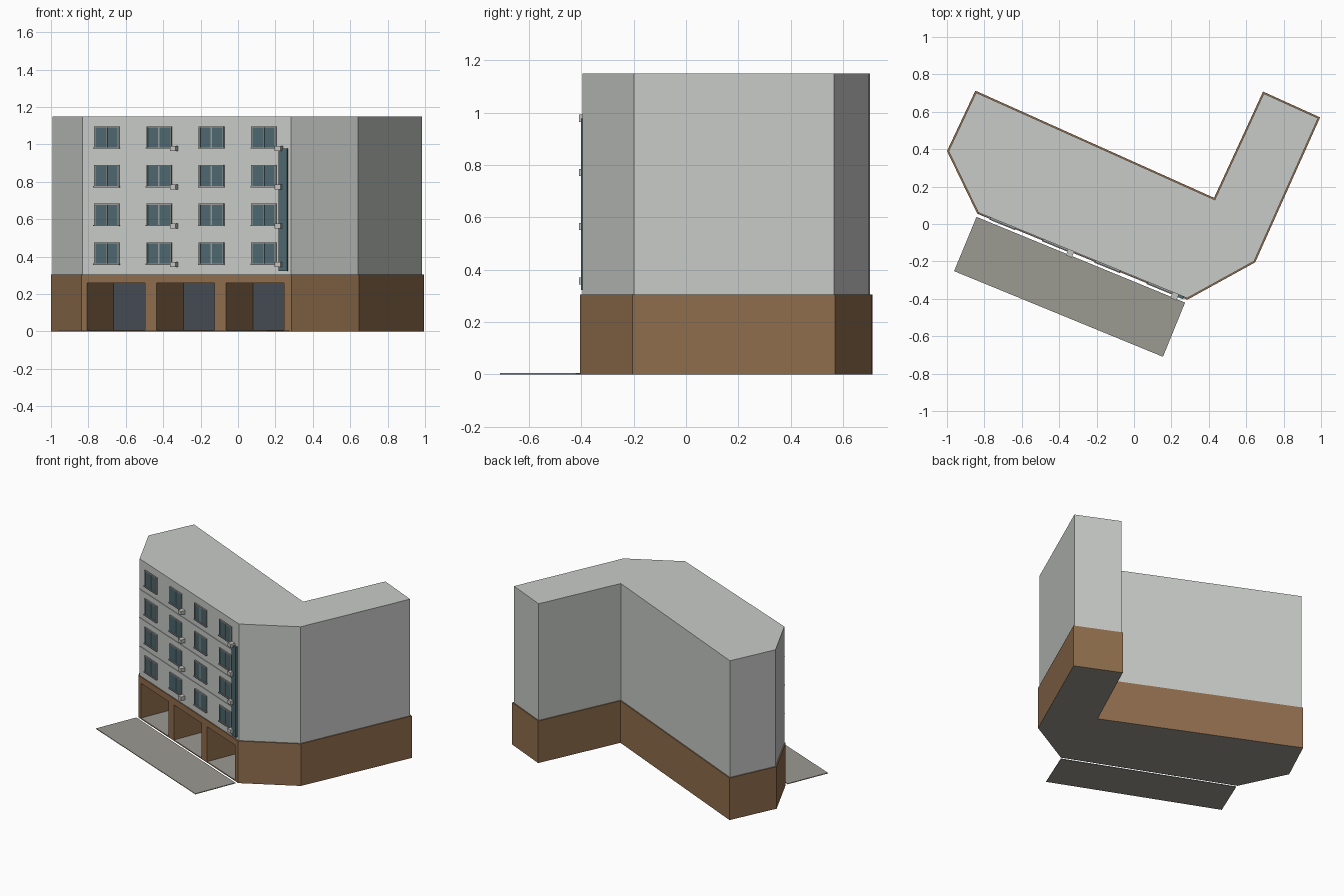
import bpy, bmesh
from mathutils import Matrix, Vector

if "Cube" in bpy.data.objects:
    bpy.data.objects.remove(bpy.data.objects["Cube"])


def material(name, r, g, b):
    m = bpy.data.materials.new(name)
    m.use_nodes = True
    m.diffuse_color = (r, g, b, 1)
    bsdf = next(n for n in m.node_tree.nodes if n.type == "BSDF_PRINCIPLED")
    bsdf.inputs["Base Color"].default_value = (r, g, b, 1)
    return m


PLASTER = material("pale grey plaster", 0.58, 0.6, 0.58)
BROWN = material("brown cladding", 0.28, 0.155, 0.075)
CONCRETE = material("concrete", 0.33, 0.32, 0.285)
SLATE = material("dark slate glass", 0.06, 0.07, 0.085)
TEAL = material("teal glass", 0.075, 0.14, 0.16)
TRIM = material("grey trim", 0.32, 0.33, 0.32)
UNIT = material("light grey metal", 0.55, 0.56, 0.54)


def finish(name, bm, *mats):
    bmesh.ops.recalc_face_normals(bm, faces=bm.faces)
    mesh = bpy.data.meshes.new(name)
    bm.to_mesh(mesh)
    bm.free()
    for m in mats:
        mesh.materials.append(m)
    obj = bpy.data.objects.new(name, mesh)
    bpy.context.collection.objects.link(obj)
    return obj


def prism(name, outline, z0, z1, *mats):
    bm = bmesh.new()
    face = bm.faces.new([bm.verts.new((p[0], p[1], z0)) for p in outline])
    ext = bmesh.ops.extrude_face_region(bm, geom=[face])["geom"]
    tops = [v for v in ext if isinstance(v, bmesh.types.BMVert)]
    bmesh.ops.translate(bm, verts=tops, vec=(0, 0, z1 - z0))
    return finish(name, bm, *mats)


def inset(outline, d):
    """Move every side of a counter-clockwise outline inwards by d."""
    result = []
    for i, p in enumerate(outline):
        e1 = (p - outline[i - 1]).normalized()
        e2 = (outline[(i + 1) % len(outline)] - p).normalized()
        n1, n2 = Vector((-e1.y, e1.x)), Vector((-e2.y, e2.x))
        result.append(p + (n1 + n2) * d / (1 + n1.dot(n2)))
    return result


# Footprint, counter-clockwise, beginning with the two ends of the facade
footprint = [Vector(p) for p in (
    (-0.838, 0.055), (0.285, -0.405), (0.648, -0.205), (0.995, 0.57),
    (0.69, 0.708), (0.428, 0.14), (-0.848, 0.713), (-1.0, 0.39))]
walls = inset(footprint, 0.008)

# Facade frame: local x runs along the wall, -y points out of it
along = (walls[1] - walls[0]).normalized()
facade = Matrix(((along.x, -along.y, 0, walls[0].x),
                 (along.y, along.x, 0, walls[0].y),
                 (0, 0, 1, 0), (0, 0, 0, 1)))


def add_box(bm, x0, x1, y0, y1, z0, z1):
    """Box on the facade; x0 and x1 are world x along the wall line."""
    a, b = ((x - walls[0].x) / along.x for x in (x0, x1))
    place = Matrix.Translation(((a + b) / 2, (y0 + y1) / 2, (z0 + z1) / 2))
    size = Matrix.Diagonal((b - a, y1 - y0, z1 - z0, 1))
    bmesh.ops.create_cube(bm, size=1, matrix=facade @ place @ size)


def box(name, mat, *dims):
    bm = bmesh.new()
    add_box(bm, *dims)
    return finish(name, bm, mat)


# Upper storeys
prism("upper_storeys", walls, 0.3, 1.15, PLASTER)

# Ground floor with three deep recesses
base = prism("ground_floor", footprint, 0, 0.305, BROWN, CONCRETE, SLATE)
bm = bmesh.new()
for x0 in (-0.805, -0.432, -0.06):
    add_box(bm, x0, x0 + 0.31, -0.1, 0.37, 0.008, 0.26)
cutter = finish("recess_cutter", bm, BROWN)
cutter.hide_render = True
mod = base.modifiers.new("recesses", "BOOLEAN")
mod.operation = "DIFFERENCE"
mod.solver = "EXACT"
mod.object = cutter
bpy.context.view_layer.update()
cut = bpy.data.meshes.new_from_object(
    base.evaluated_get(bpy.context.evaluated_depsgraph_get()))
base.modifiers.clear()
base.data = cut
bpy.data.objects.remove(cutter)

# Concrete floor and underside, slate back walls of the recesses
to_facade = facade.inverted()
for f in cut.polygons:
    local = to_facade @ f.center
    out = to_facade.to_3x3() @ f.normal
    f.material_index = 0
    if f.center.z < 0.02 and abs(f.normal.z) > 0.9:
        f.material_index = 1
    elif out.y < -0.9 and abs(local.y - 0.37) < 0.02 and f.center.z < 0.2:
        f.material_index = 2

# Pavement in front of the facade
prism("pavement", [(-0.962, -0.252), (0.155, -0.71), (0.273, -0.42), (-0.842, 0.038)],
      0, 0.005, CONCRETE)

# Windows, four columns by four rows, with units beside every second column
for row in range(4):
    z0 = 0.36 + row * 0.207
    z1 = z0 + 0.113
    for col in range(4):
        x0 = -0.763 + col * 0.28
        x1 = x0 + 0.126
        mid = (x0 + x1) / 2
        tag = f"_{row + 1}_{col + 1}"
        box("window_glass" + tag, TEAL, x0, x1, -0.006, 0.005, z0, z1)
        bm = bmesh.new()
        for c in (x0, mid, x1):
            add_box(bm, c - 0.0035, c + 0.0035, -0.009, 0.005, z0, z1)
        add_box(bm, x0 - 0.004, x1 + 0.004, -0.009, 0.005, z1 - 0.003, z1 + 0.003)
        add_box(bm, x0 - 0.006, x1 + 0.006, -0.013, 0.005, z0 - 0.004, z0 + 0.003)
        finish("window_frame" + tag, bm, TRIM)
        if col % 2:
            box("cooling_unit" + tag, UNIT, x1 + 0.005, x1 + 0.037,
                -0.034, 0.002, z0 - 0.016, z0 + 0.011)

# Thin string courses between the storeys
for i in range(3):
    z = 0.518 + i * 0.207
    box(f"string_course_{i + 1}", PLASTER, -0.832, 0.218, -0.004, 0.005, z - 0.0015, z + 0.0015)

# Tall glazed panel at the corner
box("tall_panel", TEAL, 0.222, 0.267, -0.014, 0.005, 0.322, 0.978)
